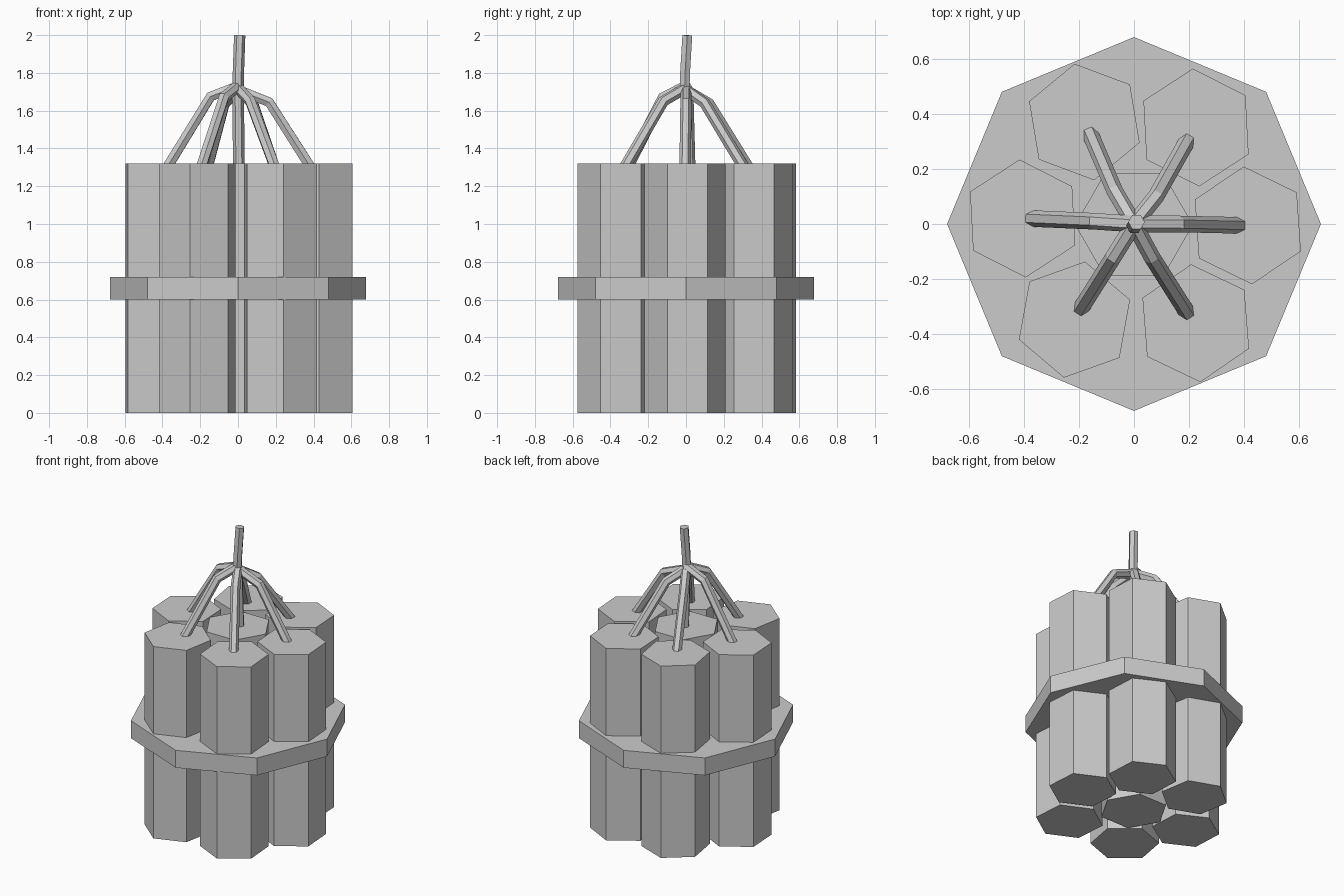
import bpy, bmesh
from math import radians, sin, cos, tau
from mathutils import Vector

if "Cube" in bpy.data.objects:
    bpy.data.objects.remove(bpy.data.objects["Cube"])


def finish(name, bm):
    bmesh.ops.recalc_face_normals(bm, faces=bm.faces)
    mesh = bpy.data.meshes.new(name)
    bm.to_mesh(mesh)
    bm.free()
    ob = bpy.data.objects.new(name, mesh)
    bpy.context.collection.objects.link(ob)
    return ob


def skin(name, rings):
    """Capped, flat-faced skin through a list of equal rings of points."""
    bm = bmesh.new()
    loops = [[bm.verts.new(p) for p in ring] for ring in rings]
    n = len(loops[0])
    for a, b in zip(loops, loops[1:]):
        for i in range(n):
            j = (i + 1) % n
            bm.faces.new((a[i], a[j], b[j], b[i]))
    bm.faces.new(loops[0])
    bm.faces.new(loops[-1])
    return finish(name, bm)


def prism(name, x, y, z0, z1, r, sides, turn):
    ring = [(x + r * cos(radians(turn) + tau * i / sides),
             y + r * sin(radians(turn) + tau * i / sides)) for i in range(sides)]
    return skin(name, [[(px, py, z) for px, py in ring] for z in (z0, z1)])


def tube(name, path, r=0.031, sides=6):
    pts = [Vector(p) for p in path]
    segs = [(b - a).normalized() for a, b in zip(pts, pts[1:])]
    tangents = [segs[0]] + [(a + b).normalized() for a, b in zip(segs, segs[1:])] + [segs[-1]]
    # carry one frame along the path so the sides do not twist
    side = segs[0].cross(Vector((0, 0, 1)))
    if side.length < 0.25:
        side = Vector((1, 0, 0))
    rings, prev = [], None
    for p, t in zip(pts, tangents):
        if prev:
            side = prev.rotation_difference(t) @ side
        side = (side - t * side.dot(t)).normalized()
        up = t.cross(side)
        rings.append([p + r * (side * cos(tau * i / sides) + up * sin(tau * i / sides))
                      for i in range(sides)])
        prev = t
    return skin(name, rings)


# Hexagonal sticks: x, y, turn
sticks = [(0, -0.003, 0), (0.413, -0.005, 94), (0.225, 0.35, 93), (-0.18, 0.37, 99.5),
          (-0.404, 0.02, 93), (-0.216, -0.347, 79.7), (0.224, -0.36, 94.5)]
for i, (x, y, turn) in enumerate(sticks):
    prism(f"stick_{i}", x, y, 0, 1.32, 0.214, 6, turn)

# Octagonal band round the bundle
prism("band", 0, 0, 0.6, 0.72, 0.678, 8, 0)

# Fuses: foot, elbow, then the shared knot
fuses = [((0.385, -0.005), (0.165, 0.0, 1.645), (0.0, 0.0, 1.71)),
         ((0.195, 0.305), (0.08, 0.10, 1.64), (0.0, 0.0, 1.71)),
         ((-0.16, 0.33), (-0.07, 0.12, 1.64), (0.0, 0.0, 1.71)),
         ((-0.375, 0.02), (-0.145, 0.01, 1.675), (0.0, 0.0, 1.73)),
         ((-0.195, -0.31), (-0.075, -0.12, 1.67), (0.0, 0.0, 1.73)),
         ((0.195, -0.325), (0.065, -0.12, 1.65), (0.0, 0.0, 1.72))]
for i, (foot, elbow, knot) in enumerate(fuses):
    tube(f"fuse_{i}", [(*foot, 1.30), elbow, knot], 0.03)
tube("centre_fuse", [(0.005, 0.01, 1.30), (0.0, 0.0, 1.70)])

# Main fuse standing up from the knot
tube("main_fuse", [(0, -0.008, 1.68), (0.002, -0.005, 1.80), (0.009, 0.007, 1.999)], 0.03)
